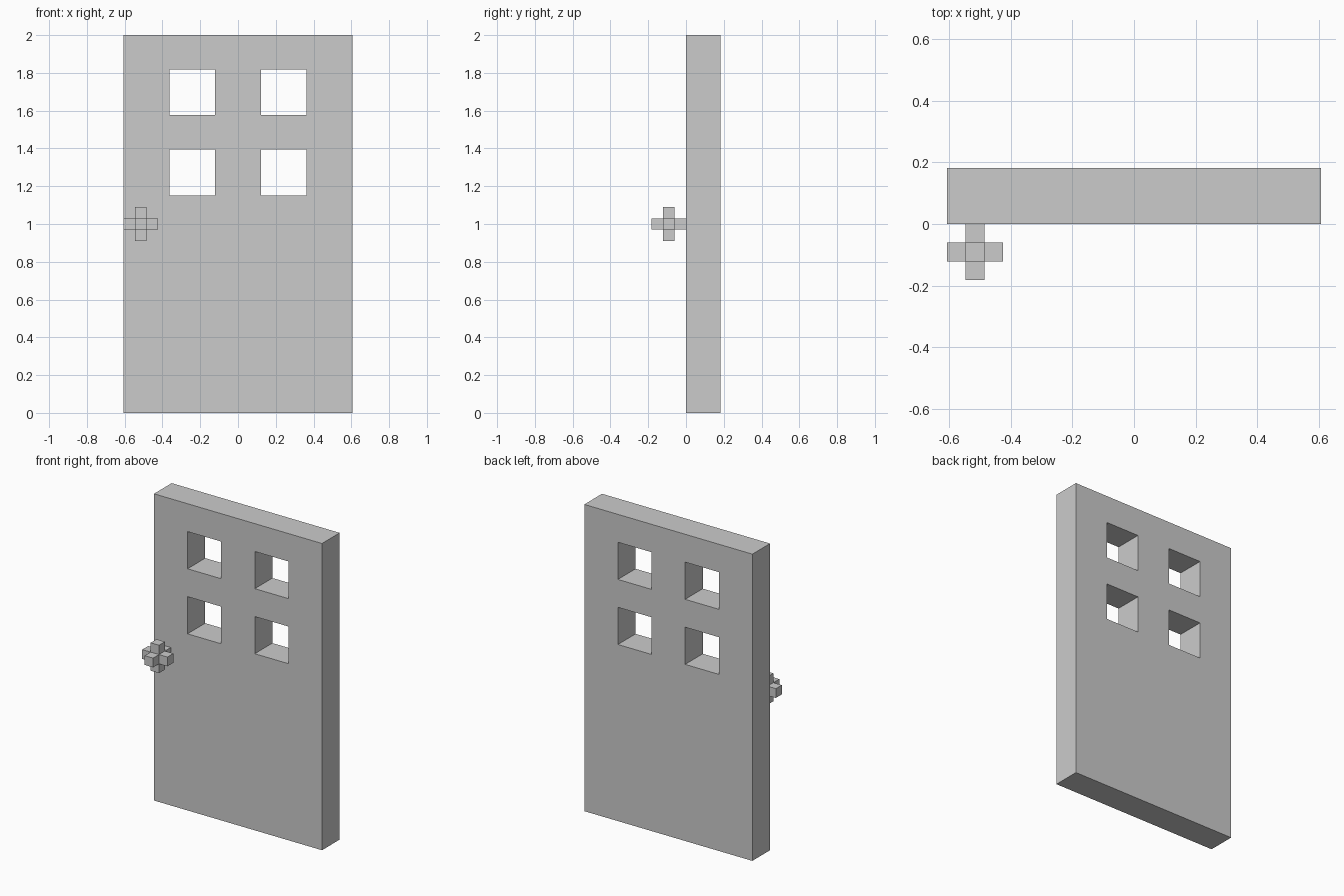
import bpy
import bmesh

if "Cube" in bpy.data.objects:
    bpy.data.objects.remove(bpy.data.objects["Cube"])

U = 2 / 33  # one block unit; the door is 20 x 3 x 33 blocks


def finish(name, bm):
    mesh = bpy.data.meshes.new(name)
    bm.to_mesh(mesh)
    bm.free()
    obj = bpy.data.objects.new(name, mesh)
    bpy.context.collection.objects.link(obj)
    return obj


# Door panel: front sheet with four window openings, thickened backwards
xs = [-10, -6, -2, 2, 6, 10]
zs = [0, 19, 23, 26, 30, 33]
bm = bmesh.new()
grid = [[bm.verts.new((x * U, 0, z * U)) for z in zs] for x in xs]
for i in range(len(xs) - 1):
    for j in range(len(zs) - 1):
        if i in (1, 3) and j in (1, 3):
            continue  # window opening
        bm.faces.new((grid[i][j], grid[i + 1][j], grid[i + 1][j + 1], grid[i][j + 1]))
door = finish("door_panel", bm)
thick = door.modifiers.new("thickness", 'SOLIDIFY')
thick.thickness = 3 * U
thick.offset = -1

# Knob: a cube with every face pulled out by one block
bm = bmesh.new()
bmesh.ops.create_cube(bm, size=U)
arms = bmesh.ops.extrude_discrete_faces(bm, faces=bm.faces[:])["faces"]
bm.normal_update()
for face in arms:
    bmesh.ops.translate(bm, verts=face.verts[:], vec=face.normal * U)
bmesh.ops.recalc_face_normals(bm, faces=bm.faces[:])
knob = finish("door_knob", bm)
knob.location = (-8.5 * U, -1.5 * U, 16.5 * U)
